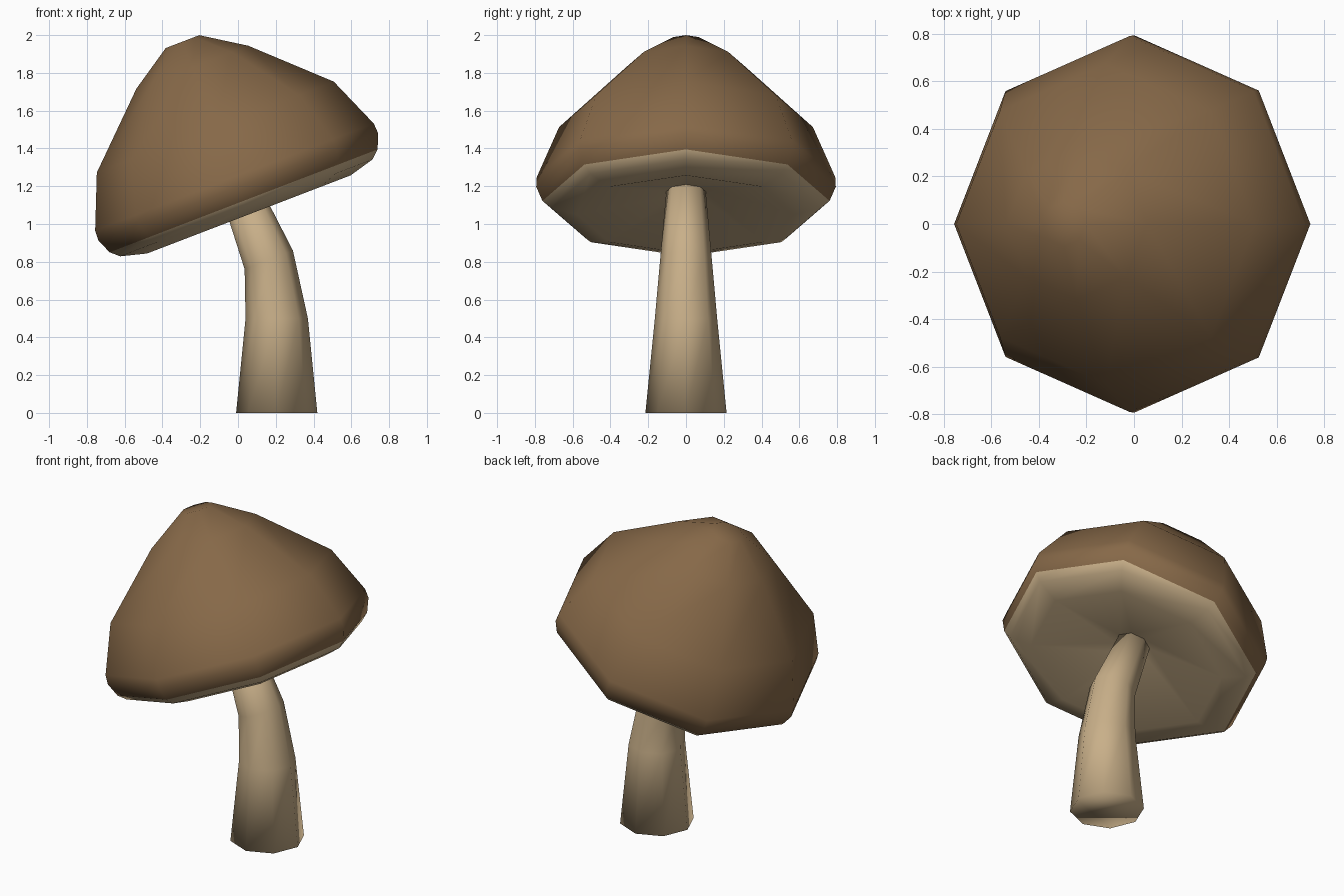
import bpy, bmesh
from math import radians, sin, cos, pi
from mathutils import Matrix, Vector

if "Cube" in bpy.data.objects:
    bpy.data.objects.remove(bpy.data.objects["Cube"])

SIDES = 8
TILT = radians(-21)          # cap leans towards -x


def material(name, rgb):
    m = bpy.data.materials.new(name)
    m.diffuse_color = (*rgb, 1)
    m.use_nodes = True
    m.node_tree.nodes["Principled BSDF"].inputs["Base Color"].default_value = m.diffuse_color
    return m


brown = material("cap_brown", (0.24, 0.14, 0.065))
tan = material("stem_tan", (0.58, 0.43, 0.25))


def loft(name, rings, mats, split=None):
    """Skin octagonal rings (centre, radius, tilt) bottom to top; faces from
    band number 'split' upwards use the second material."""
    bm = bmesh.new()
    loops = []
    for centre, r, tilt in rings:
        rot = Matrix.Rotation(tilt, 3, 'Y')
        loops.append([bm.verts.new(Vector(centre) + rot @ Vector(
            (r * cos(2 * pi * i / SIDES), r * sin(2 * pi * i / SIDES), 0)))
            for i in range(SIDES)])
    for k, (a, b) in enumerate(zip(loops, loops[1:])):
        for i in range(SIDES):
            j = (i + 1) % SIDES
            f = bm.faces.new((a[i], a[j], b[j], b[i]))
            f.material_index = int(split is not None and k >= split)
    bm.faces.new(loops[0][::-1])
    top = bm.faces.new(loops[-1])
    top.material_index = int(split is not None)
    for f in bm.faces:
        f.smooth = True
    me = bpy.data.meshes.new(name)
    bm.to_mesh(me)
    bm.free()
    for m in mats:
        me.materials.append(m)
    ob = bpy.data.objects.new(name, me)
    bpy.context.collection.objects.link(ob)
    return ob


# Cap: hollow underside, rounded rim, domed top, along the tilted axis
axis = Matrix.Rotation(TILT, 3, 'Y') @ Vector((0, 0, 1))
profile = [(0.10, -0.03), (0.577, -0.16), (0.715, -0.123), (0.76, -0.083),
           (0.793, -0.003), (0.79, 0.052), (0.672, 0.335),
           (0.317, 0.675), (0.095, 0.82)]
cap_rings = [(Vector((0, 0, 1.2)) + axis * v, r, TILT) for r, v in profile]
loft("mushroom_cap", cap_rings, [tan, brown], split=3)

# Stem: tapered and bending into the cap
loft("stem", [((0.205, 0, 0), 0.215, 0),
              ((0.205, 0, 0.5), 0.165, 0),
              ((0.163, 0, 0.81), 0.137, TILT),
              ((0.01, 0, 1.18), 0.104, TILT)], [tan])
